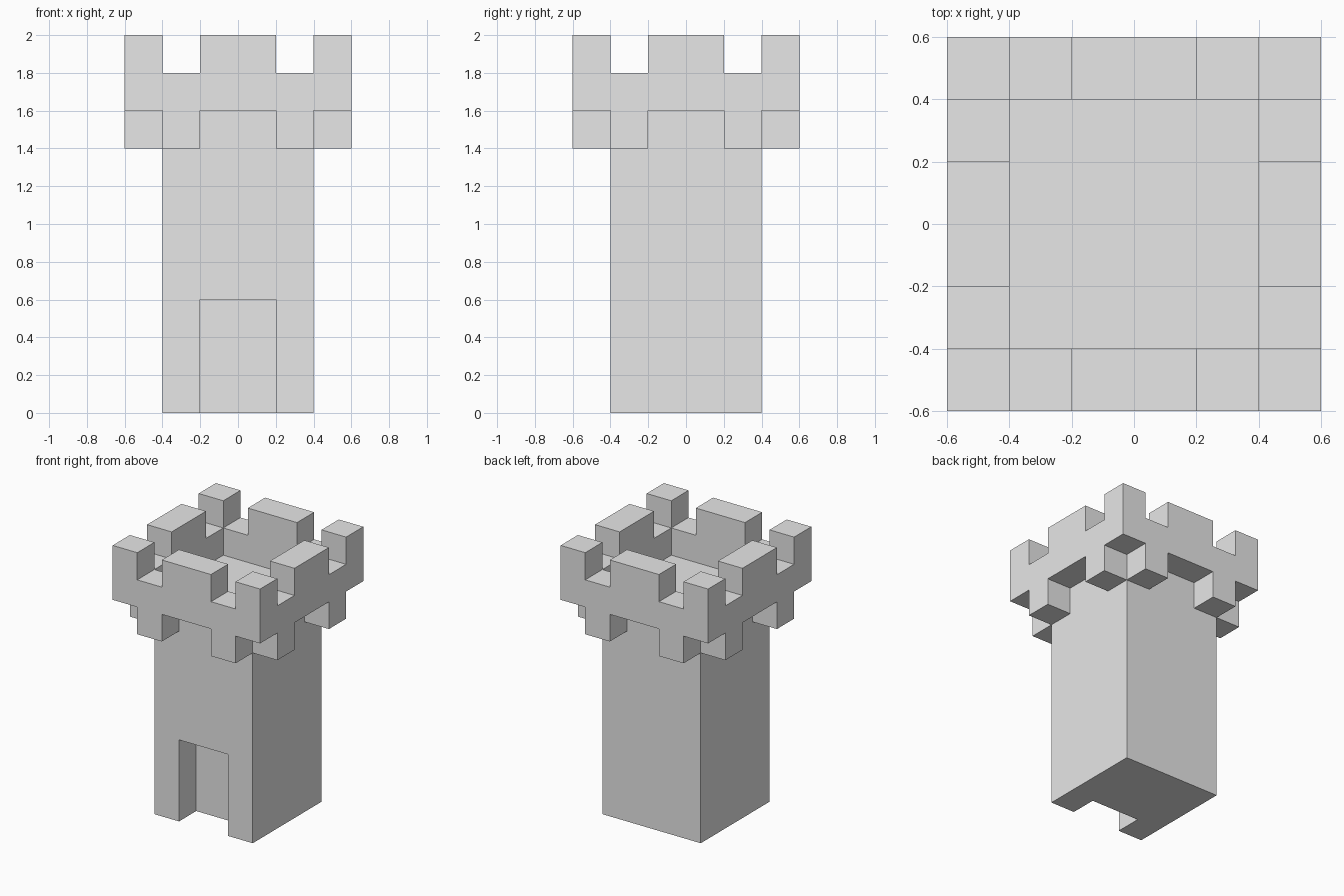
import bpy
import bmesh
from mathutils import Matrix, Vector

cube = bpy.data.objects.get("Cube")
if cube:
    bpy.data.objects.remove(cube, do_unlink=True)

stone = bpy.data.materials.new("light_grey_stone")
stone.use_nodes = True
stone.diffuse_color = (0.8, 0.8, 0.8, 1)
stone.node_tree.nodes["Principled BSDF"].inputs["Base Color"].default_value = (0.8, 0.8, 0.8, 1)

U = 0.2  # block size of the whole design


def extruded(name, outline, axis, start, depth):
    """Extrude a 2D outline, given in blocks, along y or z."""
    def place(a, b):
        return Vector((a, start, b)) * U if axis == "y" else Vector((a, b, start)) * U
    bm = bmesh.new()
    face = bm.faces.new([bm.verts.new(place(a, b)) for a, b in outline])
    step = Vector((0, depth, 0)) if axis == "y" else Vector((0, 0, depth))
    new = bmesh.ops.extrude_face_region(bm, geom=[face], use_keep_orig=True)["geom"]
    bmesh.ops.translate(bm, vec=step * U, verts=[g for g in new if isinstance(g, bmesh.types.BMVert)])
    bmesh.ops.recalc_face_normals(bm, faces=bm.faces)
    return finish(name, bm)


def boxes(name, spans):
    """Boxes given by their low and high corners in blocks."""
    bm = bmesh.new()
    for low, high in spans:
        low, high = Vector(low) * U, Vector(high) * U
        matrix = Matrix.Translation((low + high) / 2) @ Matrix.Diagonal((high - low).to_4d())
        bmesh.ops.create_cube(bm, size=1, matrix=matrix)
    return finish(name, bm)


def finish(name, bm):
    mesh = bpy.data.meshes.new(name)
    bm.to_mesh(mesh)
    bm.free()
    mesh.materials.append(stone)
    obj = bpy.data.objects.new(name, mesh)
    bpy.context.collection.objects.link(obj)
    return obj


# Tower shaft: a plan with the doorway notch below, a full square above
door_plan = [(-2, -2), (-1, -2), (-1, -1), (1, -1), (1, -2), (2, -2), (2, 2), (-2, 2)]
square = [(-2, -2), (2, -2), (2, 2), (-2, 2)]
extruded("shaft_with_doorway", door_plan, "z", 0, 3)
extruded("upper_shaft", square, "z", 3, 5)

# Battlement walls: one crenellated profile for each side
half = [(1, 10), (1, 9), (2, 9), (2, 10), (3, 10), (3, 8)]
profile = [(-x, z) for x, z in reversed(half)] + half
for i, side in enumerate(("front", "left", "back", "right")):
    wall = extruded(side + "_battlement", profile, "y", -3, 1)
    # Pair of corbels under each wall
    corbels = boxes(side + "_corbels", [((-2, -3, 7), (-1, -2, 8)), ((1, -3, 7), (2, -2, 8))])
    turn = Matrix.Rotation(i * 1.5707963, 4, "Z")
    for part in (wall, corbels):
        part.data.transform(turn)
